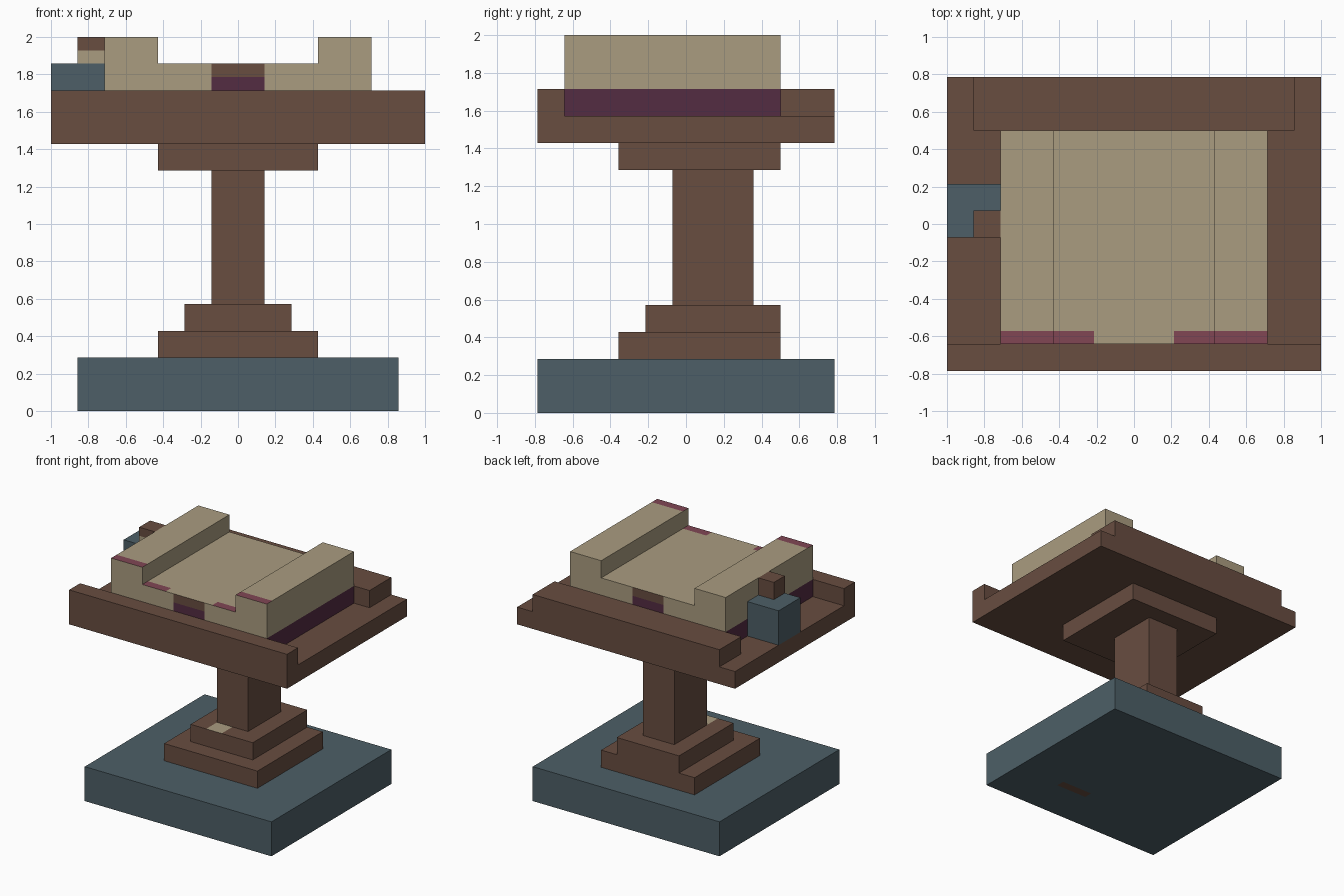
import bpy, bmesh
from mathutils import Vector

cube = bpy.data.objects.get("Cube")
if cube:
    bpy.data.objects.remove(cube, do_unlink=True)

U = 1 / 14  # grid step: every edge lies on this grid


def linear(c):
    c /= 255
    return c / 12.92 if c <= 0.04045 else ((c + 0.055) / 1.055) ** 2.4


def material(name, r, g, b):
    m = bpy.data.materials.new(name)
    col = (linear(r), linear(g), linear(b), 1)
    m.diffuse_color = col
    m.use_nodes = True
    bsdf = next(n for n in m.node_tree.nodes if n.type == 'BSDF_PRINCIPLED')
    bsdf.inputs["Base Color"].default_value = col
    bsdf.inputs["Roughness"].default_value = 0.9
    return m


WOOD = material("brown wood", 104, 77, 64)
STONE = material("slate blue", 77, 95, 103)
PAPER = material("tan paper", 170, 156, 128)
COVER = material("dark purple", 84, 44, 66)
RIBBON = material("dusty pink", 129, 70, 84)


def prism(name, profile, y0, y1, mats, cuts=(), rule=None):
    """Extrude an x-z profile from y0 to y1, cut it on grid planes, colour faces by a rule."""
    bm = bmesh.new()
    face = bm.faces.new([bm.verts.new((x, y0, z)) for x, z in profile])
    ext = bmesh.ops.extrude_face_region(bm, geom=[face])
    moved = [v for v in ext["geom"] if isinstance(v, bmesh.types.BMVert)]
    bmesh.ops.translate(bm, vec=(0, y1 - y0, 0), verts=moved)
    for axis, pos in cuts:
        no = Vector([float(i == axis) for i in range(3)])
        bmesh.ops.bisect_plane(bm, geom=bm.verts[:] + bm.edges[:] + bm.faces[:],
                               plane_co=no * pos, plane_no=no)
    bmesh.ops.recalc_face_normals(bm, faces=bm.faces[:])
    if rule:
        for f in bm.faces:
            f.material_index = rule(f.calc_center_median(), f.normal)
    bmesh.ops.scale(bm, vec=(U, U, U), verts=bm.verts[:])
    me = bpy.data.meshes.new(name)
    bm.to_mesh(me)
    bm.free()
    for m in mats:
        me.materials.append(m)
    ob = bpy.data.objects.new(name, me)
    bpy.context.collection.objects.link(ob)
    return ob


def box(name, x0, x1, y0, y1, z0, z1, mats, cuts=(), rule=None):
    return prism(name, [(x0, z0), (x1, z0), (x1, z1), (x0, z1)], y0, y1, mats, cuts, rule)


# Stone base, with a small brown mark underneath
box("base", -12, 12, -11, 11, 0, 4, [STONE, WOOD],
    [(0, 2), (0, 6), (1, -6), (1, -5)],
    lambda c, n: int(n.z < -0.5 and 2 < c.x < 6 and -6 < c.y < -5))

# Stepped foot, column and cap; the upper step carries a tan mark
box("lower_step", -6, 6, -5, 7, 4, 6, [WOOD])
box("upper_step", -4, 4, -3, 7, 6, 8, [WOOD, PAPER],
    [(0, -2), (0, 0), (1, -1)],
    lambda c, n: int(n.z > 0.5 and -2 < c.x < 0 and c.y < -1))
box("column", -2, 2, -1, 5, 8, 18, [WOOD])
box("column_cap", -6, 6, -5, 7, 18, 20, [WOOD])

# Desk tray with its rails
box("desk_tray", -14, 14, -11, 11, 20, 22, [WOOD])
box("front_rail", -14, 14, -11, -9, 22, 24, [WOOD])
box("back_rail", -12, 12, 7, 11, 22, 24, [WOOD])

# Open book: cover below, pages with raised sides above
box("book_cover", -10, 10, -9, 7, 22, 24, [COVER])


def page_colour(c, n):
    if abs(n.y) > 0.5 and abs(c.x) < 2:       # spine on both ends
        return 1 if c.z < 25 else 2
    if n.z > 0.5 and c.y < -8 and abs(c.x) > 3:  # ribbon along front edge
        return 3
    return 0


prism("book_pages",
      [(-10, 24), (10, 24), (10, 28), (6, 28), (6, 26), (-6, 26), (-6, 28), (-10, 28)],
      -9, 7, [PAPER, COVER, WOOD, RIBBON],
      [(0, -6), (0, 6), (0, -3), (0, 3), (0, -2), (0, 2), (1, -8), (2, 25)], page_colour)

# Ink pot and its stopper, tan on the lower front
box("ink_pot", -14, -10, -1, 3, 22, 26, [STONE])
box("ink_stopper", -12, -10, -1, 1, 26, 28, [WOOD, PAPER], [(2, 27)],
    lambda c, n: int(n.y < -0.5 and c.z < 27))
